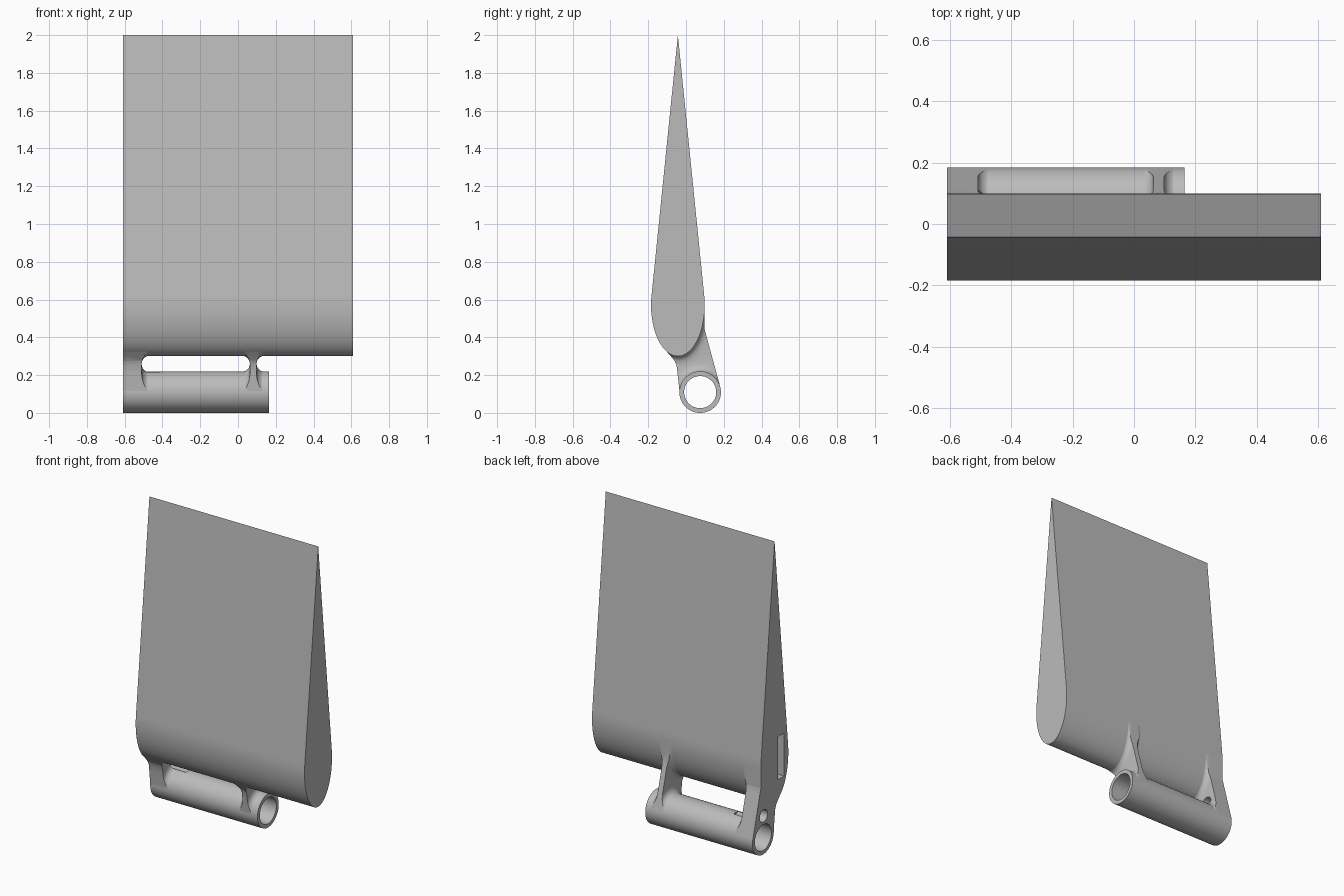
import bpy, bmesh
from math import sin, cos, pi, sqrt, acos

if bpy.data.objects.get("Cube"):
    bpy.data.objects.remove(bpy.data.objects["Cube"])

grey = bpy.data.materials.new("plain grey")
grey.use_nodes = True
grey.diffuse_color = (0.5, 0.5, 0.5, 1)
grey.node_tree.nodes["Principled BSDF"].inputs["Base Color"].default_value = (0.5, 0.5, 0.5, 1)

X0, X1 = -0.61, 0.61          # ends of the blade
TUBE_END = 0.165
TUBE_Y, TUBE_Z, TUBE_R, BORE_R = 0.075, 0.11, 0.11, 0.085
BLADE_Y, BLADE_Z = -0.043, 0.57
FILLET = 0.04


def circle(r, y=TUBE_Y, z=TUBE_Z, n=64):
    return [(y + r * cos(2 * pi * i / n), z + r * sin(2 * pi * i / n)) for i in range(n)]


def teardrop(grow=0.0, n=56):
    """Elliptical nose with straight flanks that meet at the tip."""
    half_w, half_h, tip = 0.142 + grow, 0.27 + grow, 1.43
    touch = acos(half_h / tip)
    a0, a1 = pi / 2 + touch, 2.5 * pi - touch
    pts = [(BLADE_Y, BLADE_Z + tip)]
    for i in range(n + 1):
        a = a0 + (a1 - a0) * i / n
        pts.append((BLADE_Y + half_w * cos(a), BLADE_Z + half_h * sin(a)))
    return pts


def loft(name, stations):
    """Solid through (x, section) stations along the x axis."""
    bm = bmesh.new()
    rings = [[bm.verts.new((x, y, z)) for y, z in sec] for x, sec in stations]
    n = len(rings[0])
    for a, b in zip(rings, rings[1:]):
        for i in range(n):
            j = (i + 1) % n
            bm.faces.new((a[i], a[j], b[j], b[i]))
    bm.faces.new(rings[0])
    bm.faces.new(rings[-1])
    bmesh.ops.recalc_face_normals(bm, faces=bm.faces)
    me = bpy.data.meshes.new(name)
    bm.to_mesh(me)
    bm.free()
    me.materials.append(grey)
    ob = bpy.data.objects.new(name, me)
    bpy.context.collection.objects.link(ob)
    return ob


def prism(name, section, xa, xb):
    return loft(name, [(xa, section), (xb, section)])


def boolean(ob, other, operation):
    """Apply a boolean and discard the helper."""
    mod = ob.modifiers.new("bool", "BOOLEAN")
    mod.operation, mod.object, mod.solver = operation, other, "EXACT"
    bpy.context.view_layer.objects.active = ob
    bpy.ops.object.modifier_apply(modifier=mod.name)
    bpy.data.objects.remove(other)


# Blade with a shallow slot in its end
blade = prism("blade", teardrop(), X0, X1)
slot = [(-0.14, 0.43), (-0.08, 0.43), (-0.08, 0.71), (-0.14, 0.71)]
boolean(blade, prism("slot_cutter", slot, X0 - 0.1, X0 + 0.3), "DIFFERENCE")

# Hinge tube
tube = prism("hinge_tube", circle(TUBE_R), X0, TUBE_END)
boolean(tube, prism("bore_cutter", circle(BORE_R), X0 - 0.1, TUBE_END + 0.1), "DIFFERENCE")

# Side outline of the arms that join the tube to the blade
arm = [(0.099, 0.57), (0.099, 0.44), (0.181, 0.139), (0.075, 0.05), (-0.034, 0.11),
       (-0.045, 0.21), (-0.05, 0.25), (-0.06, 0.275), (-0.085, 0.305), (-0.12, 0.345),
       (-0.043, 0.4), (0.02, 0.57)]
END_IN, MID_A, MID_B = -0.51, 0.063, 0.098

# Fillet height beside each arm face
steps = [i / 10 for i in range(11)]
rise = [(FILLET * s, FILLET - FILLET * sqrt(1 - (1 - s) ** 2) - 0.002 * s) for s in steps]
profile = [(X0, FILLET)]
profile += [(END_IN + d, h) for d, h in rise]
profile += [(MID_A - d, h) for d, h in reversed(rise)]
profile += [(MID_B + d, h) for d, h in rise]

arms = prism("hinge_arms", arm, X0, END_IN)
boolean(arms, prism("middle_arm", arm, MID_A, MID_B), "UNION")
for section in (teardrop, lambda h: circle(TUBE_R + h)):
    web = prism("fillet_web", arm, X0, MID_B + FILLET)
    boolean(web, loft("fillet_body", [(x, section(h)) for x, h in profile]), "INTERSECT")
    boolean(arms, web, "UNION")

# Bore through both arms, pin hole through the end arm
boolean(arms, prism("bore_cutter", circle(BORE_R), X0 - 0.1, TUBE_END + 0.1), "DIFFERENCE")
boolean(arms, prism("pin_cutter", circle(0.04, 0.07, 0.25, 32), X0 - 0.1, END_IN + 0.1), "DIFFERENCE")
# Pin hole also grazes the tube and blade noses
for part in (tube, blade):
    boolean(part, prism("pin_cutter", circle(0.04, 0.07, 0.25, 32), X0 - 0.1, END_IN + 0.1), "DIFFERENCE")

for ob in (blade, tube, arms):
    bpy.ops.object.select_all(action="DESELECT")
    ob.select_set(True)
    bpy.context.view_layer.objects.active = ob
    bpy.ops.object.shade_smooth_by_angle(angle=0.6)
